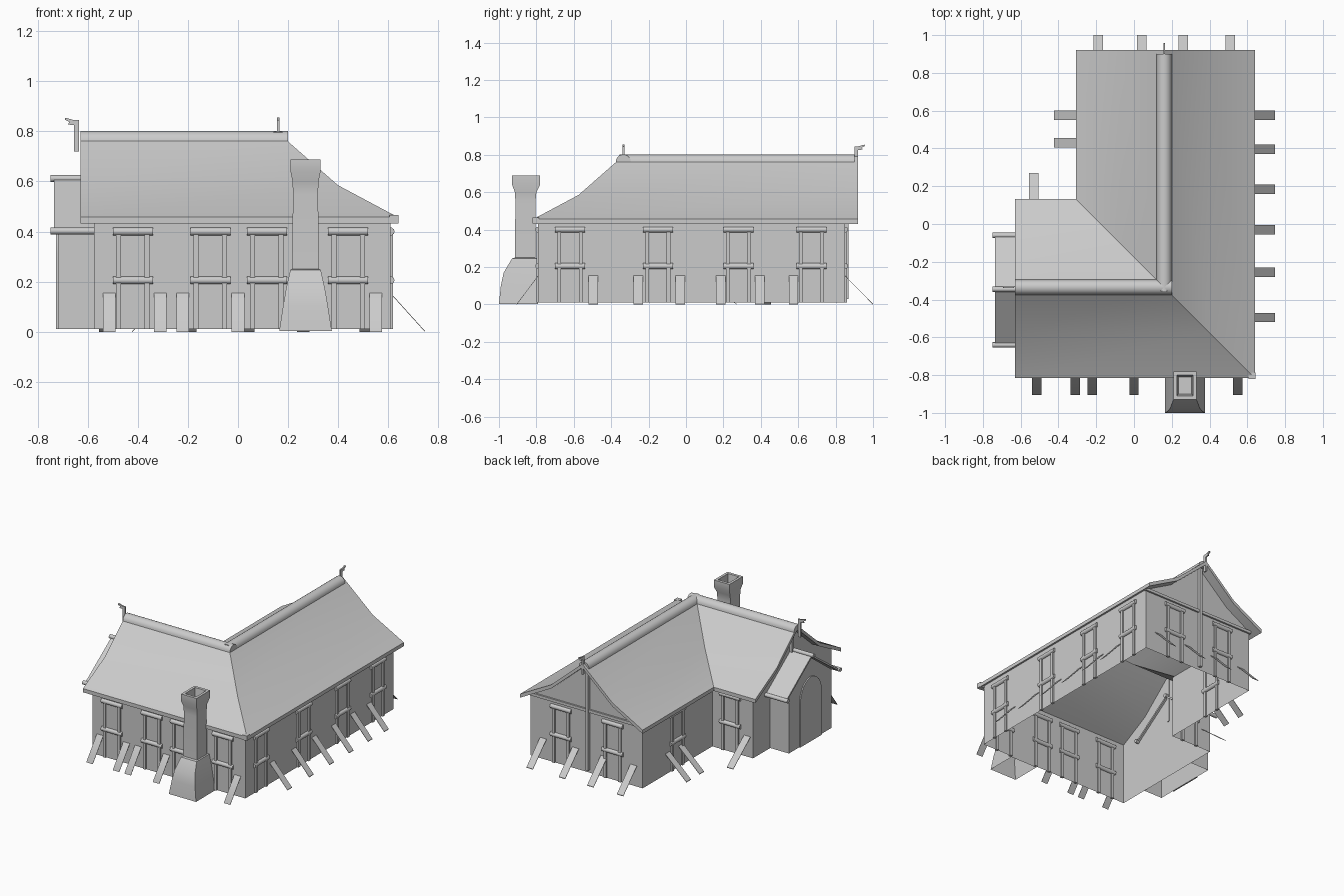
import bpy, bmesh, math
from mathutils import Matrix, Vector

if "Cube" in bpy.data.objects:
    bpy.data.objects.remove(bpy.data.objects["Cube"])

RX, RY = 0.16, -0.335          # ridge lines of the two wings
END_A, END_B = 0.92, -0.63     # gable overhang ends


def mesh(name, verts, faces, thick=None):
    """Mesh from points; 'thick' is an optional vector to extrude the sheet along."""
    bm = bmesh.new()
    vs = [bm.verts.new(v) for v in verts]
    for f in faces:
        bm.faces.new([vs[i] for i in f])
    if thick:
        r = bmesh.ops.extrude_face_region(bm, geom=bm.faces[:], use_keep_orig=True)
        moved = [g for g in r["geom"] if isinstance(g, bmesh.types.BMVert)]
        bmesh.ops.translate(bm, verts=moved, vec=thick)
    bmesh.ops.recalc_face_normals(bm, faces=bm.faces[:])
    me = bpy.data.meshes.new(name)
    bm.to_mesh(me)
    bm.free()
    ob = bpy.data.objects.new(name, me)
    bpy.context.collection.objects.link(ob)
    return ob


def box(name, lo, hi, m=Matrix()):
    c = [m @ Vector((x, y, lo[2])) for x, y in
         ((lo[0], lo[1]), (hi[0], lo[1]), (hi[0], hi[1]), (lo[0], hi[1]))]
    return mesh(name, c, [(0, 1, 2, 3)], (0, 0, hi[2] - lo[2]))


def bar(name, a, b, r, n=10, arc=2 * math.pi, zs=1.0):
    """Round (or half-round) horizontal bar from a to b."""
    a, b = Vector(a), Vector(b)
    side = (b - a).cross(Vector((0, 0, 1))).normalized()
    steps = n if arc > 6 else n + 1
    ring = [a + side * (r * math.cos(arc * i / n)) + Vector((0, 0, zs * r * math.sin(arc * i / n)))
            for i in range(steps)]
    return mesh(name, ring, [tuple(range(steps))], b - a)


def side(x, y, deg):
    """Frame on a wall: local x along the wall, local -y outward."""
    return Matrix.Translation((x, y, 0)) @ Matrix.Rotation(math.radians(deg), 4, 'Z')


# Roof: one profile swept round the L, with mitred hip and valley
profile = [(-0.48, 0.457), (-0.24, 0.585), (0, 0.795), (0.235, 0.585), (0.468, 0.457)]
pts = []
for s, z in profile:
    pts += [(END_B, RY + s, z), (RX - s, RY + s, z), (RX - s, END_A, z)]
quads = [(3 * i + j, 3 * i + j + 1, 3 * i + j + 4, 3 * i + j + 3) for i in range(4) for j in range(2)]
mesh("roof", pts, quads, (0, 0, -0.026))
box("roof_corner_cap", (0.605, -0.82, 0.432), (0.642, -0.785, 0.466))

# Walls: L outline with two gable ends, open underneath
T = 0.45
corners = [(-0.575, -0.79), (0.61, -0.79), (0.61, 0.85), (-0.26, 0.85), (-0.26, 0.08), (-0.575, 0.08)]
v = [(x, y, z) for z in (0.01, T) for x, y in corners]
v += [(RX + 0.235, 0.85, 0.565), (RX, 0.85, 0.775), (RX - 0.235, 0.85, 0.565),
      (-0.575, RY + 0.235, 0.565), (-0.575, RY, 0.775), (-0.575, RY - 0.235, 0.565)]
mesh("walls", v, [(0, 1, 7, 6), (1, 2, 8, 7), (2, 3, 9, 14, 13, 12, 8),
                  (3, 4, 10, 9), (4, 5, 11, 10), (5, 0, 6, 17, 16, 15, 11)])

# Ridge rolls
bar("ridge_roll_long", (RX, RY - 0.02, 0.762), (RX, 0.9, 0.762), 0.04, 10, math.pi)
bar("ridge_roll_short", (END_B, RY, 0.762), (0.2, RY, 0.762), 0.04, 10, math.pi)

# Hooked finials on both gable tips, drawn in local (outward, z)
hook = [(0, 0.72), (0.02, 0.72), (0.02, 0.825), (0.045, 0.828), (0.04, 0.838),
        (0.058, 0.848), (0.055, 0.855), (0.02, 0.845), (0, 0.845)]
for name, m in (("finial_back", side(RX, 0.9, 180)), ("finial_left", side(-0.635, RY, 270))):
    f = mesh(name, [(-0.005, -o, z) for o, z in hook], [tuple(range(len(hook)))], (0.01, 0, 0))
    f.matrix_world = m

# Gable timbers
box("gable_post_back", (RX - 0.01, 0.845, 0.03), (RX + 0.01, 0.87, 0.79))
box("gable_post_left", (-0.595, RY - 0.01, 0.42), (-0.57, RY + 0.01, 0.79))
box("gable_beam_back", (-0.27, 0.845, 0.435), (0.62, 0.862, 0.455))


# Windows: lintel, sill and two posts reaching the ground
def window(x, y, deg):
    m = side(x, y, deg)
    for part, z, w in (("lintel", 0.4, 0.08), ("sill", 0.205, 0.08)):
        bar("window_" + part, m @ Vector((-w, 0, z)), m @ Vector((w, 0, z)), 0.016)
    for s in (-0.057, 0.057):
        box("window_post", (s - 0.01, -0.01, 0.01), (s + 0.01, 0.008, 0.4), m)


# Braces: flat leaning planks
def brace(x, y, deg, reach):
    m = side(x, y, deg)
    w = 0.025
    mesh("brace", [m @ Vector(p) for p in ((-w, 0, 0.155), (w, 0, 0.155), (w, -reach, 0.003), (-w, -reach, 0.003))],
         [(0, 1, 2, 3)], (0, 0, -0.004))


for x in (-0.42, -0.11, 0.115, 0.44):
    window(x, -0.79, 0)
for y in (-0.62, -0.15, 0.28, 0.67):
    window(0.61, y, 90)
for x in (-0.03, 0.37):
    window(x, 0.85, 180)
window(-0.26, 0.47, 270)
window(-0.4, 0.08, 180)

for x in (-0.515, -0.31, -0.22, 0.0, 0.55):
    brace(x, -0.79, 0, 0.115)
for y in (-0.495, -0.255, -0.03, 0.185, 0.395, 0.575):
    brace(0.61, y, 90, 0.137)
for x in (-0.19, 0.04, 0.26, 0.51):
    brace(x, 0.85, 180, 0.15)
for y in (0.43, 0.575):
    brace(-0.26, y, 270, 0.163)
brace(-0.53, 0.08, 180, 0.19)

# Chimney: stacked rectangular sections (x half width, y front, y back, z), hollow top
CX = 0.27
secs = [(0.105, -1.0, -0.79, 0.003), (0.09, -0.99, -0.79, 0.1), (0.078, -0.975, -0.79, 0.17),
        (0.061, -0.93, -0.79, 0.246), (0.054, -0.915, -0.805, 0.25), (0.05, -0.912, -0.805, 0.55),
        (0.052, -0.915, -0.8, 0.6), (0.06, -0.93, -0.78, 0.64), (0.06, -0.93, -0.78, 0.688),
        (0.042, -0.91, -0.80, 0.688), (0.035, -0.9, -0.81, 0.6)]
cv = [(CX + sx * h, y, z) for h, f, b, z in secs for sx, y in ((-1, f), (1, f), (1, b), (-1, b))]
n = len(secs)
cf = [(4 * i + j, 4 * i + (j + 1) % 4, 4 * i + 4 + (j + 1) % 4, 4 * i + 4 + j)
      for i in range(n - 1) for j in range(4)]
mesh("chimney", cv, cf + [tuple(range(4 * n - 4, 4 * n))])

# Porch on the left gable: walls, arched door, pitched roof with round beams
PY = -0.345
outline = [(PY - 0.235, 0.01), (PY - 0.235, 0.42), (PY, 0.595), (PY + 0.235, 0.42), (PY + 0.235, 0.01)]
pv = [(x, y, z) for x in (-0.72, -0.575) for y, z in outline]
mesh("porch_walls", pv, [(0, 1, 2, 3, 4), (0, 1, 6, 5), (1, 2, 7, 6), (2, 3, 8, 7), (3, 4, 9, 8)])
arch = [(PY + 0.12, 0.01)] + [(PY + 0.12 * math.cos(a), 0.31 + 0.15 * math.sin(a))
        for a in [math.pi * i / 12 for i in range(13)]] + [(PY - 0.12, 0.01)]
mesh("porch_door", [(-0.728, y, z) for y, z in arch], [tuple(range(len(arch)))], (0.01, 0, 0))
roof_line = [(PY - 0.295, 0.405), (PY, 0.615), (PY + 0.285, 0.405)]
mesh("porch_roof", [(x, y, z) for x in (-0.735, -0.56) for y, z in roof_line],
     [(0, 1, 4, 3), (1, 2, 5, 4)], (0, 0, -0.015))
for y, z in roof_line:
    bar("porch_beam", (-0.75, y, z - 0.003), (-0.55, y, z - 0.003), 0.014)

# Smooth curved parts, keep edges crisp
for ob in bpy.context.scene.objects:
    ob.select_set(True)
    bpy.context.view_layer.objects.active = ob
bpy.ops.object.shade_smooth_by_angle(angle=math.radians(38))
